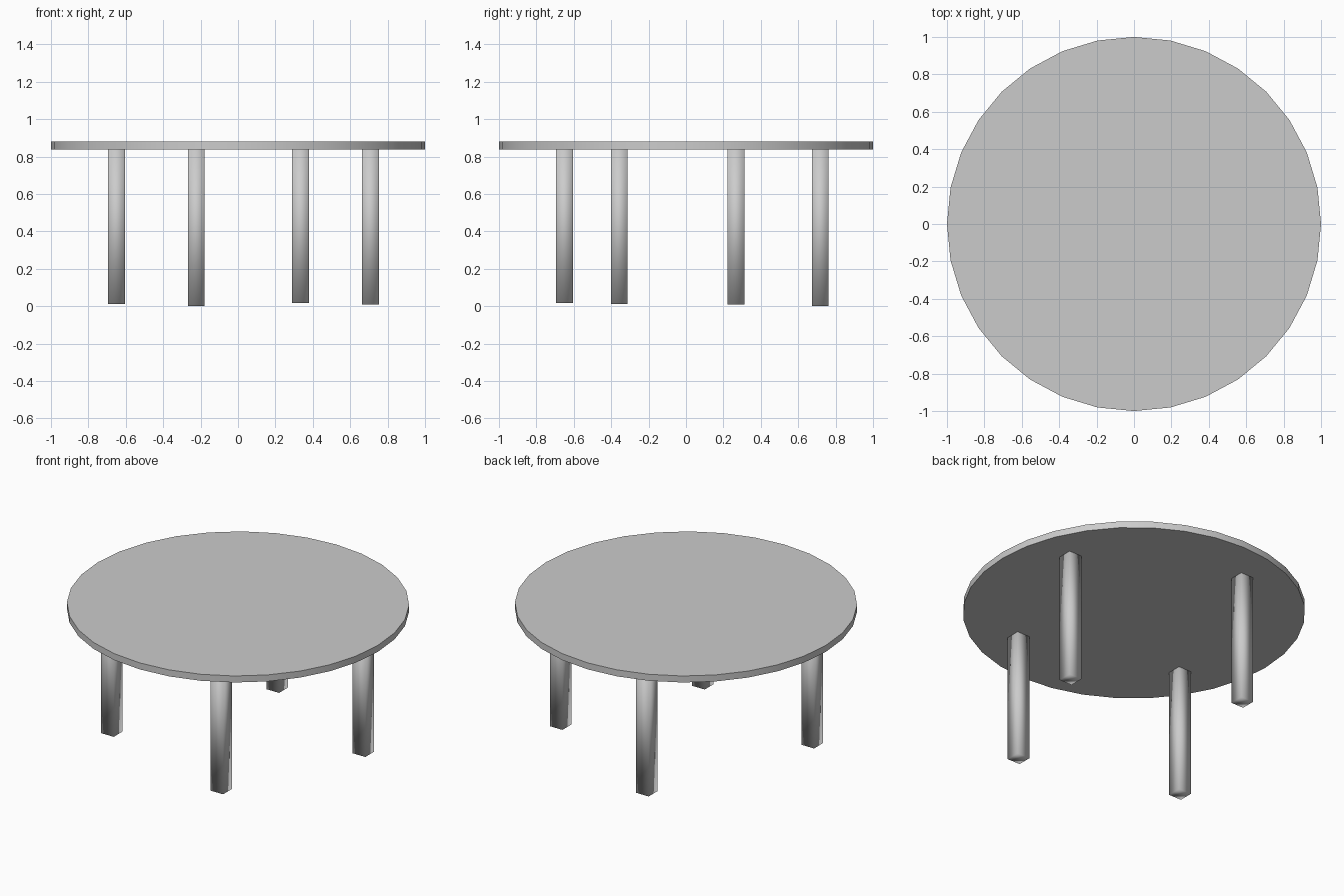
import bpy
import math

if "Cube" in bpy.data.objects:
    bpy.data.objects.remove(bpy.data.objects["Cube"])

# Round 32-sided table top, flat faces above and below
bpy.ops.mesh.primitive_cylinder_add(vertices=32, radius=1.0, depth=0.042,
                                    location=(0, 0, 0.859))
top = bpy.context.object
top.name = "table_top"
bpy.ops.object.shade_smooth_by_angle(angle=math.radians(30))


def add_leg(name, x, y, bottom, width=0.09, length=0.845):
    """Square leg with soft shading, its upper end sunk into the top."""
    bpy.ops.mesh.primitive_cube_add(size=1, location=(x, y, bottom + length / 2))
    leg = bpy.context.object
    leg.name = name
    leg.scale = (width, width, length)
    bpy.ops.object.transform_apply(location=False, rotation=False, scale=True)
    bpy.ops.object.shade_smooth()


# Four legs, slightly uneven in height
add_leg("front_leg", 0.335, -0.65, 0.018)
add_leg("left_leg", -0.65, -0.357, 0.013)
add_leg("right_leg", 0.708, 0.267, 0.008)
add_leg("back_leg", -0.223, 0.718, 0.0)
